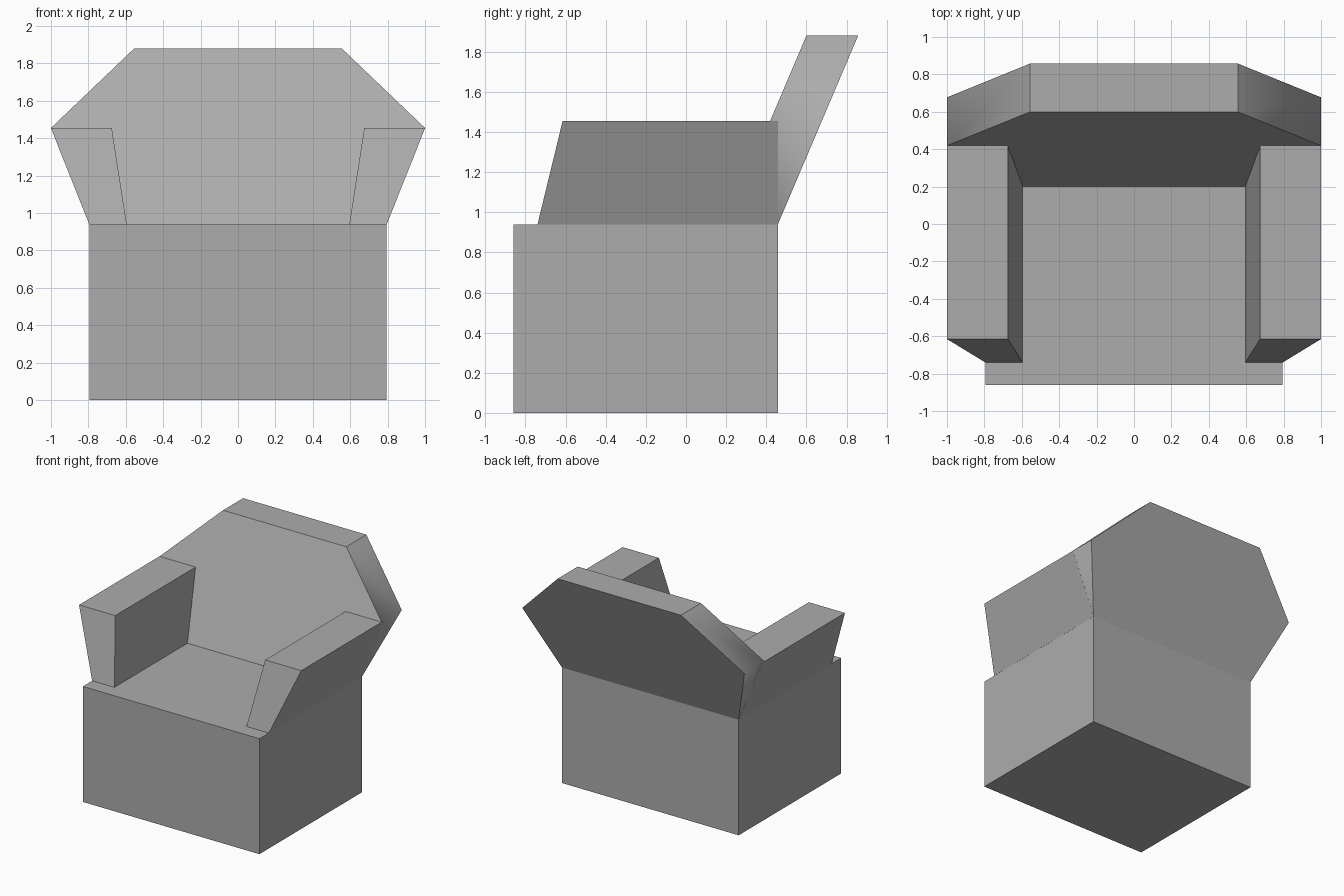
import bpy
import bmesh

cube = bpy.data.objects.get("Cube")
if cube:
    bpy.data.objects.remove(cube, do_unlink=True)

COLOUR = (0.415, 0.415, 0.415, 1)
grey = bpy.data.materials.new("plain grey")
grey.use_nodes = True
grey.diffuse_color = COLOUR
grey.node_tree.nodes["Principled BSDF"].inputs["Base Color"].default_value = COLOUR

SEAT_Z, ARM_Z, TOP_Z = 0.94, 1.455, 1.88
BACK_Y = 0.458


def loft(name, ring_a, ring_b, soft_edge=None):
    """Solid between two matching rings; soft_edge picks edges shaded smooth."""
    bm = bmesh.new()
    a = [bm.verts.new(p) for p in ring_a]
    b = [bm.verts.new(p) for p in ring_b]
    bm.faces.new(a)
    bm.faces.new(b[::-1])
    for i in range(len(a)):
        j = (i + 1) % len(a)
        bm.faces.new((a[j], a[i], b[i], b[j]))
    bmesh.ops.recalc_face_normals(bm, faces=bm.faces)
    if soft_edge:
        for f in bm.faces:
            f.smooth = True
        for e in bm.edges:
            e.smooth = soft_edge(e)
    mesh = bpy.data.meshes.new(name)
    bm.to_mesh(mesh)
    bm.free()
    mesh.materials.append(grey)
    obj = bpy.data.objects.new(name, mesh)
    bpy.context.collection.objects.link(obj)


def rect(x0, x1, y0, y1, z):
    return [(x0, y0, z), (x1, y0, z), (x1, y1, z), (x0, y1, z)]


# Seat block
loft("seat_base", rect(-0.795, 0.795, -0.86, BACK_Y, 0),
     rect(-0.795, 0.795, -0.86, BACK_Y, SEAT_Z))

# Flared armrests, a hair proud of the backrest sides
for side, s in (("left", 1), ("right", -1)):
    loft(side + "_armrest",
         rect(s * 0.595, s * 0.7955, -0.74, BACK_Y, SEAT_Z),
         rect(s * 0.675, s * 1.0005, -0.615, BACK_Y, ARM_Z))

# Reclined six-sided backrest
half = [(0.795, SEAT_Z), (1.0, ARM_Z), (0.555, TOP_Z)]
outline = half + [(-x, z) for x, z in reversed(half)]


def sloped(y_low):
    slope = 0.4 / (TOP_Z - SEAT_Z)
    return [(x, y_low + (z - SEAT_Z) * slope, z) for x, z in outline]


loft("backrest", sloped(0.2), sloped(BACK_Y),
     lambda e: all(abs(v.co.z - ARM_Z) < 0.01 for v in e.verts))
